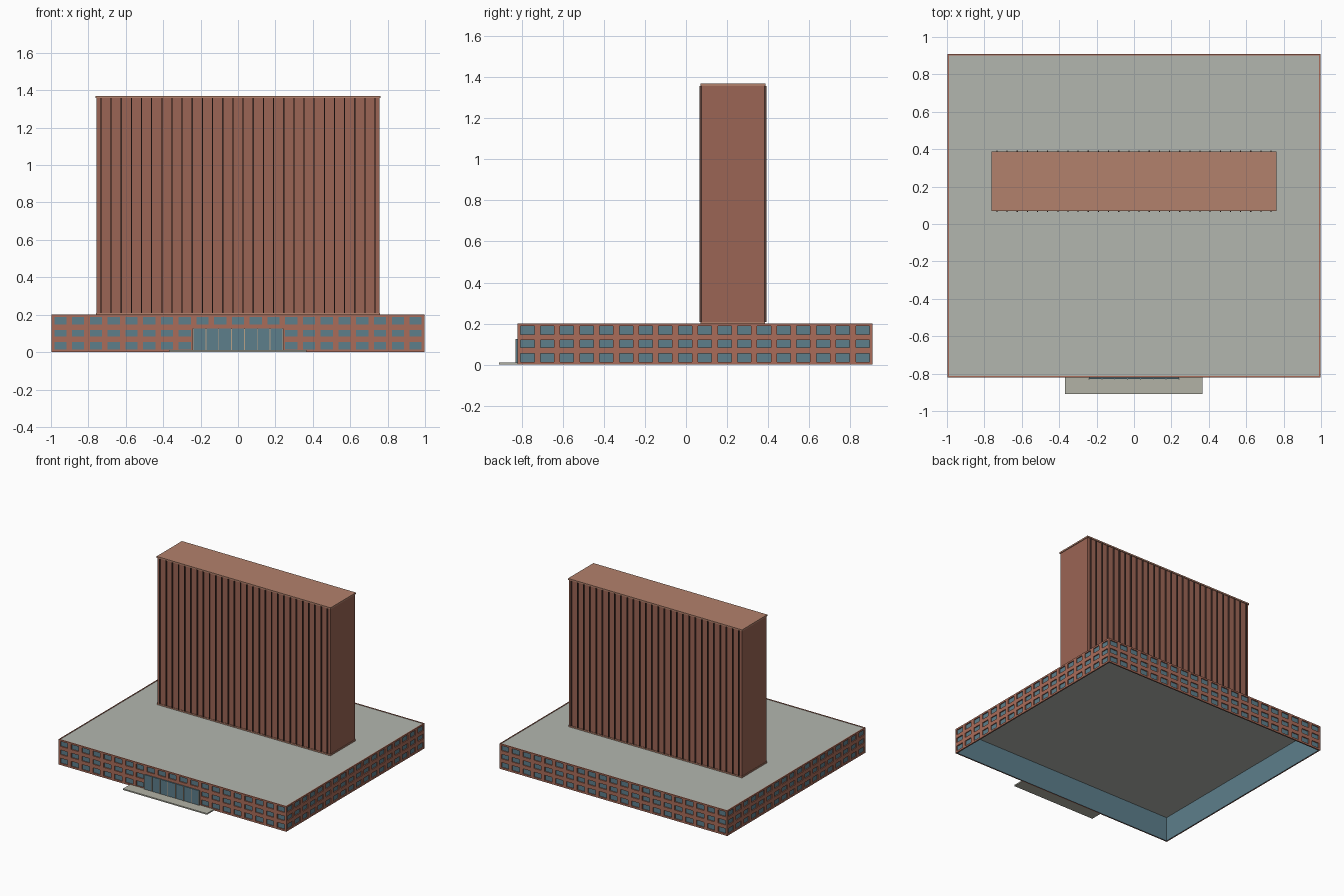
import bpy, bmesh
from mathutils import Vector

if "Cube" in bpy.data.objects:
    bpy.data.objects.remove(bpy.data.objects["Cube"])


def material(name, rgb):
    m = bpy.data.materials.new(name)
    m.diffuse_color = (*rgb, 1)
    m.use_nodes = True
    m.node_tree.nodes["Principled BSDF"].inputs["Base Color"].default_value = m.diffuse_color
    return m


brick = material("brick", (0.40, 0.15, 0.10))
tower_brick = material("tower_brick", (0.33, 0.13, 0.09))
cap_brick = material("cap_brick", (0.45, 0.22, 0.15))
fin_dark = material("fin_dark", (0.10, 0.05, 0.04))
glass = material("glass", (0.11, 0.21, 0.26))
roof_grey = material("roof_grey", (0.45, 0.47, 0.43))
stone = material("stone", (0.45, 0.45, 0.38))
metal = material("metal", (0.48, 0.36, 0.25))


def boxes(name, spans, mat):
    """One object from boxes given as (x0, x1, y0, y1, z0, z1)."""
    bm = bmesh.new()
    for x0, x1, y0, y1, z0, z1 in spans:
        vs = bmesh.ops.create_cube(bm, size=1)["verts"]
        for v in vs:
            v.co = Vector(((x0 + x1) / 2 + v.co.x * (x1 - x0),
                           (y0 + y1) / 2 + v.co.y * (y1 - y0),
                           (z0 + z1) / 2 + v.co.z * (z1 - z0)))
    mesh = bpy.data.meshes.new(name)
    bm.to_mesh(mesh)
    bm.free()
    ob = bpy.data.objects.new(name, mesh)
    mesh.materials.append(mat)
    bpy.context.collection.objects.link(ob)
    return ob


X, Y0, Y1, H = 0.997, -0.82, 0.908, 0.2     # podium extents
T, G = 0.008, 0.003                         # frame depth, glass thickness
BANDS = [(0, 0.014), (0.054, 0.083), (0.119, 0.148), (0.187, H)]


def facade(name, along_x, a0, a1, outer, inward, bays):
    """Brick grid in front of a glass sheet on one side of the podium."""
    def span(u0, u1, d0, d1, z0, z1):
        p, q = sorted((outer + inward * d0, outer + inward * d1))
        return (u0, u1, p, q, z0, z1) if along_x else (p, q, u0, u1, z0, z1)

    pitch = (a1 - a0) / bays
    parts = [span(a0, a1, 0, T, z0, z1) for z0, z1 in BANDS]
    for i in range(bays + 1):
        c = a0 + i * pitch
        u0, u1 = max(a0, c - 0.015), min(a1, c + 0.015)
        for (_, z0), (z1, _) in zip(BANDS, BANDS[1:]):
            parts.append(span(u0, u1, 0, T, z0, z1))
    boxes(name + "_brick_grid", parts, brick)
    boxes(name + "_glass", [span(a0 + T, a1 - T, T, T + G, 0, H - 0.004)], glass)


# Podium walls, open underneath
facade("front_wall", True, -X, X, Y0, 1, 21)
facade("back_wall", True, -X, X, Y1, -1, 21)
facade("left_wall", False, Y0, Y1, -X, 1, 18)
facade("right_wall", False, Y0, Y1, X, -1, 18)
boxes("podium_roof", [(-X + T, X - T, Y0 + T, Y1 - T, 0.193, 0.197)], roof_grey)

# Entrance with glazed doors, mullions and step
boxes("entrance_glass", [(-0.24, 0.24, -0.828, -0.82, 0.01, 0.125)], glass)
mullions = [-0.24 + 0.48 * i / 7 for i in range(8)]
boxes("entrance_mullions",
      [(x - 0.002, x + 0.002, -0.831, -0.827, 0.01, 0.125) for x in mullions], metal)
boxes("entrance_step", [(-0.37, 0.365, -0.91, -0.82, 0, 0.01)], stone)

# Tower slab with base band, cap and vertical fins on both long faces
boxes("tower_body", [(-0.757, 0.757, 0.075, 0.382, 0.197, 1.36)], tower_brick)
boxes("tower_base_band", [(-0.76, 0.76, 0.071, 0.386, 0.197, 0.208)], cap_brick)
boxes("tower_cap", [(-0.762, 0.762, 0.07, 0.387, 1.358, 1.37)], cap_brick)
fins = []
for i in range(28):
    x = -0.733 + i * 0.0543
    for y0, y1 in ((0.065, 0.075), (0.382, 0.392)):
        fins.append((x - 0.003, x + 0.003, y0, y1, 0.208, 1.358))
boxes("tower_fins", fins, fin_dark)
